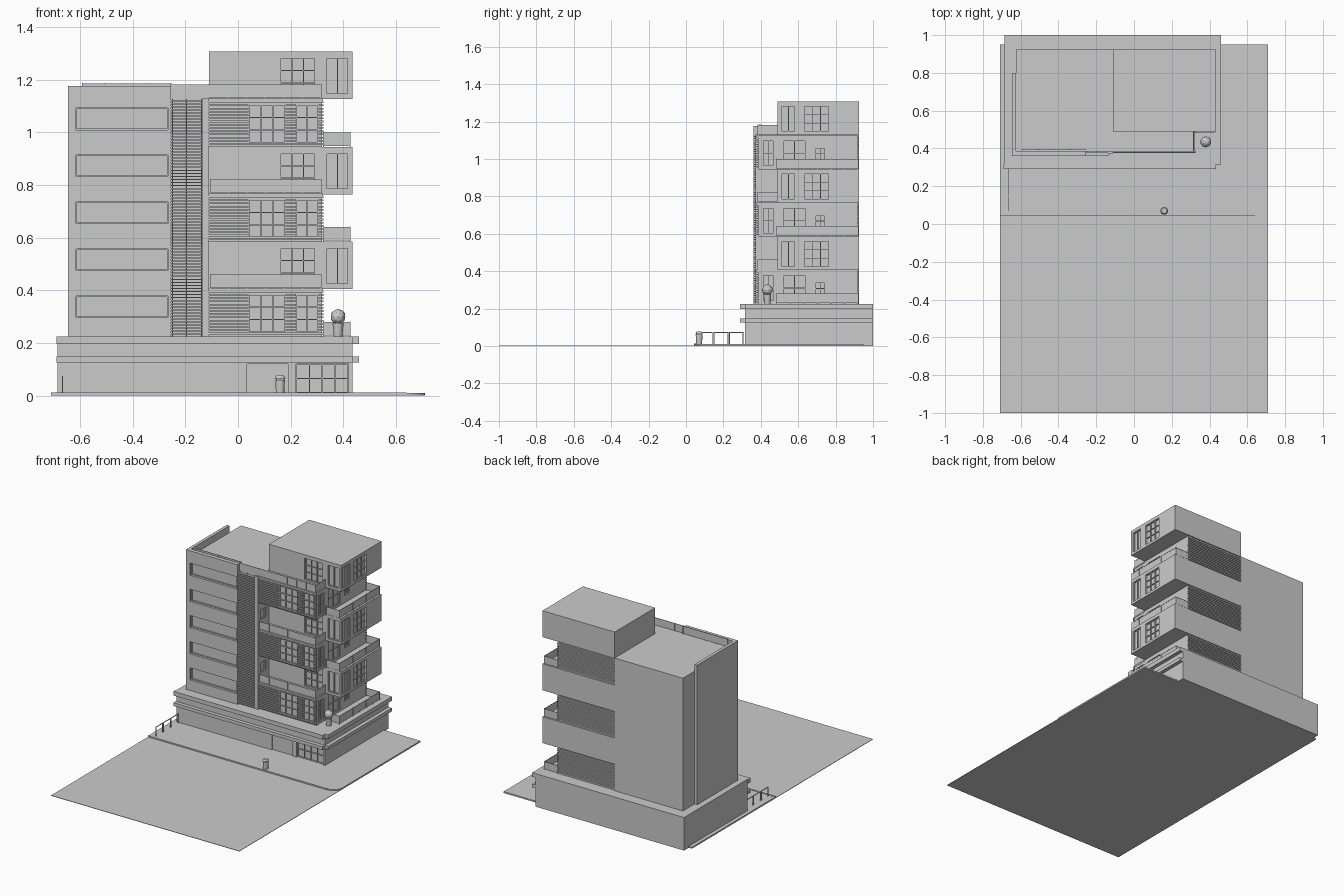
import bpy, bmesh, math
from mathutils import Matrix, Vector

if "Cube" in bpy.data.objects:
    bpy.data.objects.remove(bpy.data.objects["Cube"])

parts = {}

def new_object(name, bm):
    mesh = bpy.data.meshes.new(name)
    bm.to_mesh(mesh)
    bm.free()
    ob = bpy.data.objects.new(name, mesh)
    bpy.context.collection.objects.link(ob)
    return ob

def box(name, x0, x1, y0, y1, z0, z1):
    """Add a box to the named part."""
    bm = parts.setdefault(name, bmesh.new()) if name not in parts else parts[name]
    m = Matrix.Translation(((x0 + x1) / 2, (y0 + y1) / 2, (z0 + z1) / 2)) @ \
        Matrix.Diagonal((abs(x1 - x0), abs(y1 - y0), abs(z1 - z0), 1))
    bmesh.ops.create_cube(bm, size=1, matrix=m)

def cyl(name, x, y, z0, z1, r0, r1, n=16):
    bm = parts[name] if name in parts else parts.setdefault(name, bmesh.new())
    bmesh.ops.create_cone(bm, cap_ends=True, segments=n, radius1=r0, radius2=r1, depth=z1 - z0,
                          matrix=Matrix.Translation((x, y, (z0 + z1) / 2)))

def face_box(name, side, plane, u0, u1, d0, d1, z0, z1):
    """Box on a front (-y) or right (+x) wall; d is measured inward."""
    if side == 'front':
        box(name, u0, u1, plane + d0, plane + d1, z0, z1)
    else:
        box(name, plane - d1, plane - d0, u0, u1, z0, z1)

def window(name, side, plane, u0, u1, z0, z1, cols=2, rows=2, d=0.004):
    t = 0.004
    for i in range(cols + 1):
        u = u0 + (u1 - u0 - t) * i / cols
        face_box(name, side, plane, u, u + t, d, d + 0.008, z0, z1)
    for j in range(rows + 1):
        z = z0 + (z1 - z0 - t) * j / rows
        face_box(name, side, plane, u0, u1, d + 0.001, d + 0.0075, z, z + t)

def carve(name, openings):
    """Cut window openings out of a part: (side, plane, u0, u1, z0, z1, depth)."""
    target = new_object(name, parts.pop(name))
    for s, p, u0, u1, z0, z1, dep in openings:
        face_box('cutter', s, p, u0, u1, -0.01, dep, z0, z1)
    cutter = new_object('cutter', parts.pop('cutter'))
    cutter.hide_render = True
    mod = target.modifiers.new('openings', 'BOOLEAN')
    mod.operation, mod.solver, mod.object = 'DIFFERENCE', 'EXACT', cutter
    bpy.context.view_layer.objects.active = target
    bpy.ops.object.modifier_apply(modifier=mod.name)
    bpy.data.objects.remove(cutter)

def railing(name, a, b, z, h=0.055):
    """Glass balustrade between two axis-aligned points, with posts and a top rail."""
    a, b = Vector(a), Vector(b)
    w = 0.0015
    lo, hi = Vector(map(min, a, b)), Vector(map(max, a, b))
    box(name, lo.x - w / 2, hi.x + w / 2, lo.y - w / 2, hi.y + w / 2, z + 0.004, z + h - 0.004)
    box(name, lo.x - w, hi.x + w, lo.y - w, hi.y + w, z + h - 0.004, z + h)
    n = max(1, round((b - a).length / 0.075))
    for i in range(n + 1):
        p = a.lerp(b, i / n)
        box(name, p.x - 0.002, p.x + 0.002, p.y - 0.002, p.y + 0.002, z, z + h + 0.002)

# Ground: road sheet and pavement with one rounded corner
box('road', -0.71, 0.71, -1, 0.95, 0, 0.003)
bm = bmesh.new()
outline = [(-0.71, 0.95), (-0.71, 0.045)]
outline += [(0.64 + 0.07 * math.sin(t), 0.115 - 0.07 * math.cos(t))
            for t in [math.pi / 2 * i / 8 for i in range(9)]] + [(0.71, 0.95)]
f = bm.faces.new([bm.verts.new((x, y, 0)) for x, y in outline])
top = bmesh.ops.extrude_face_region(bm, geom=[f])['geom']
bmesh.ops.translate(bm, vec=(0, 0, 0.01), verts=[v for v in top if isinstance(v, bmesh.types.BMVert)])
bmesh.ops.recalc_face_normals(bm, faces=bm.faces)
new_object('pavement', bm)
box('kerb', -0.71, 0.64, 0.043, 0.055, 0, 0.012)

# Podium with shutter and entrance, plus two projecting ledges
box('podium', -0.685, 0.435, 0.315, 1.0, 0, 0.225)
carve('podium', [('front', 0.315, 0.035, 0.19, 0.01, 0.12, 0.008),
                 ('front', 0.315, 0.22, 0.42, 0.01, 0.12, 0.02)])
window('entrance_doors', 'front', 0.315, 0.22, 0.42, 0.01, 0.12, 4, 2, 0.01)
for z0, z1 in ((0.125, 0.148), (0.197, 0.225)):
    box('front_ledge', -0.69, 0.435, 0.29, 0.316, z0, z1)
    box('side_ledge', 0.434, 0.46, 0.315, 1.0, z0, z1)

# Main core with small side windows over each front balcony
box('main_core', -0.625, -0.11, 0.385, 0.925, 0.22, 1.13)
carve('main_core', [('right', -0.11, 0.40, 0.46, z + 0.06, z + 0.125, 0.012) for z in (0.405, 0.765)])
for z in (0.405, 0.765):
    window('balcony_side_window', 'right', -0.11, 0.40, 0.46, z + 0.06, z + 0.125, 1, 1)

# Left front wall with ribbon windows, and the side fin
edges = [0.225]
for i in range(5):
    z = 0.296 + i * 0.1785
    edges += [z, z + 0.083]
    window('ribbon_window', 'front', 0.36, -0.615, -0.265, z, z + 0.083, 1, 1, 0.014)
edges.append(1.177)
for z0, z1 in zip(edges[::2], edges[1::2]):
    box('front_wall', -0.615, -0.265, 0.36, 0.386, z0, z1)
box('front_wall', -0.645, -0.615, 0.36, 0.386, 0.225, 1.177)
box('front_wall', -0.265, -0.255, 0.36, 0.386, 0.225, 1.177)
box('side_fin', -0.645, -0.624, 0.386, 0.80, 0.225, 1.177)

# Stair louvre screen and pier
for i in range(78):
    z = 0.232 + i * 0.0115
    box('stair_louvres', -0.255, -0.135, 0.362, 0.378, z, z + 0.005)
for x in (-0.25, -0.197, -0.14):
    box('stair_louvre_posts', x, x + 0.004, 0.376, 0.386, 0.225, 1.127)
box('stair_pier', -0.135, -0.11, 0.372, 0.386, 0.225, 1.13)

# Slatted floors, set back on the right, with front windows
wins = ((0.04, 0.18), (0.22, 0.305))
for k, z in enumerate((0.225, 0.585, 0.945)):
    name = f'slatted_floor_{k + 1}'
    t = z + 0.181
    box(name, -0.115, 0.32, 0.387, 0.918, z - 0.001, t)
    side = [(0.41, 0.47, z + 0.015, z + 0.155), (0.52, 0.64, z + 0.015, z + 0.155),
            (0.69, 0.745, z + 0.05, z + 0.115)]
    carve(name, [('front', 0.387, a, b, z + 0.015, z + 0.16, 0.014) for a, b in wins] +
          [('right', 0.32, *s, 0.014) for s in side])
    for a, b in wins:
        window('slatted_floor_window', 'front', 0.387, a, b, z + 0.015, z + 0.16, 3 if a < 0.1 else 2, 3, 0.0)
    for s in side:
        window('slatted_floor_side_window', 'right', 0.32, *s, 2, 2)
    for i in range(14):
        s = z + 0.008 + i * 0.0122
        mid = z + 0.01 < s < z + 0.16
        for a, b in (((-0.11, 0.04), (0.18, 0.22), (0.305, 0.325)) if mid else ((-0.11, 0.325),)):
            box('front_slats', a, b, 0.377, 0.388, s, s + 0.006)
        box('back_slats', -0.11, 0.325, 0.917, 0.924, s, s + 0.006)
    box('terrace_edge', -0.11, 0.322, 0.378, 0.49, t - 0.008, t + 0.002)
    # balustrades: front terrace above, side balcony on this level
    railing('front_balustrade', (-0.105 if k < 2 else -0.255, 0.385, 0), (0.315, 0.385, 0), t)
    railing('front_balustrade', (0.315, 0.385, 0), (0.315, 0.488, 0), t)
    railing('side_balustrade', (0.425, 0.485, 0), (0.425, 0.92, 0), z)
    railing('side_balustrade', (0.325, 0.485, 0), (0.425, 0.485, 0), z)
    railing('side_balustrade', (0.325, 0.92, 0), (0.425, 0.92, 0), z)
railing('roof_balustrade', (-0.59, 0.395, 0), (-0.255, 0.395, 0), 1.13)

# Projecting box floors with windows on the front and right
for k, z in enumerate((0.405, 0.765, 1.127)):
    name = f'box_floor_{k + 1}'
    box(name, -0.11, 0.435, 0.49, 0.925, z, z + 0.18)
    ops = [('front', 0.49, 0.16, 0.295, z + 0.012, z + 0.157, 3, 3),
           ('front', 0.49, 0.335, 0.42, z + 0.017, z + 0.157, 2, 1),
           ('right', 0.435, 0.51, 0.585, z + 0.017, z + 0.157, 2, 1),
           ('right', 0.435, 0.63, 0.765, z + 0.017, z + 0.157, 3, 3)]
    carve(name, [(*o[:6], 0.014) for o in ops])
    for o in ops:
        window('box_floor_window', *o)

# Potted topiary on the podium corner
cyl('plant_pot', 0.38, 0.435, 0.225, 0.275, 0.016, 0.021)
cyl('plant_stem', 0.38, 0.435, 0.27, 0.295, 0.004, 0.004, 8)
bm = bmesh.new()
bmesh.ops.create_icosphere(bm, subdivisions=2, radius=0.029, matrix=Matrix.Translation((0.38, 0.435, 0.3)))
new_object('plant_ball', bm)

# Street bin
cyl('street_bin', 0.16, 0.07, 0.01, 0.06, 0.016, 0.018)
cyl('street_bin', 0.16, 0.07, 0.066, 0.076, 0.021, 0.014)
for a in range(4):
    cx, cy = 0.16 + 0.014 * math.cos(a * 1.571), 0.07 + 0.014 * math.sin(a * 1.571)
    cyl('street_bin', cx, cy, 0.058, 0.068, 0.002, 0.002, 6)

# Street guard rails
for y0, y1 in ((0.07, 0.14), (0.15, 0.225), (0.232, 0.305)):
    for y in (y0, y1):
        box('guard_rail', -0.668, -0.664, y - 0.002, y + 0.002, 0.008, 0.073)
    box('guard_rail', -0.668, -0.664, y0 - 0.002, y1 + 0.002, 0.07, 0.074)

for name, bm in parts.items():
    new_object(name, bm)
